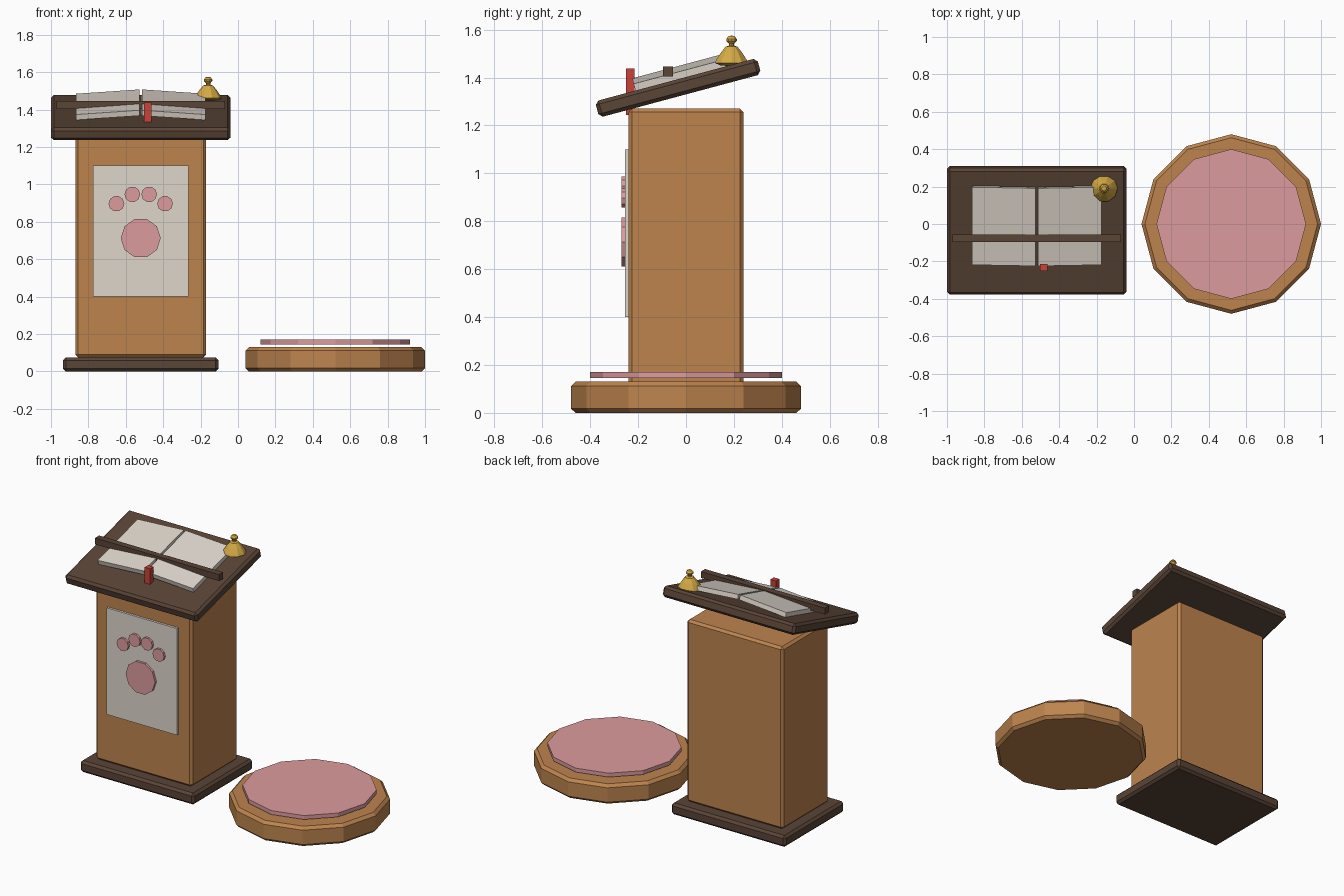
import bpy, bmesh, math
from mathutils import Matrix, Vector

if "Cube" in bpy.data.objects:
    bpy.data.objects.remove(bpy.data.objects["Cube"])


def material(name, rgb):
    m = bpy.data.materials.new(name)
    m.diffuse_color = (*rgb, 1)
    m.use_nodes = True
    m.node_tree.nodes["Principled BSDF"].inputs["Base Color"].default_value = m.diffuse_color
    return m


WOOD = material("warm wood", (0.51, 0.23, 0.076))
DARK = material("dark wood", (0.10, 0.058, 0.037))
PAPER = material("paper", (0.73, 0.67, 0.60))
PINK = material("pink", (0.72, 0.33, 0.34))
GOLD = material("brass", (0.66, 0.40, 0.06))
RED = material("red ribbon", (0.58, 0.055, 0.04))


def finish(name, bm, mat, matrix, bevel=0):
    bmesh.ops.recalc_face_normals(bm, faces=bm.faces)
    mesh = bpy.data.meshes.new(name)
    bm.to_mesh(mesh)
    bm.free()
    mesh.materials.append(mat)
    ob = bpy.data.objects.new(name, mesh)
    bpy.context.collection.objects.link(ob)
    ob.matrix_world = matrix
    if bevel:
        mod = ob.modifiers.new("chamfer", 'BEVEL')
        mod.width = bevel
        mod.segments = 1
        mod.limit_method = 'ANGLE'
        mod.angle_limit = math.radians(40)
    return ob


def box(name, size, matrix, mat, bevel=0):
    bm = bmesh.new()
    bmesh.ops.create_cube(bm, size=1)
    bmesh.ops.scale(bm, vec=Vector(size), verts=bm.verts)
    return finish(name, bm, mat, matrix, bevel)


def disc(name, radius, depth, sides, matrix, mat, bevel=0):
    bm = bmesh.new()
    bmesh.ops.create_cone(bm, cap_ends=True, segments=sides, radius1=radius,
                          radius2=radius, depth=depth)
    # a corner points along local +y
    bmesh.ops.rotate(bm, verts=bm.verts, cent=(0, 0, 0),
                     matrix=Matrix.Rotation(math.pi / 2, 3, 'Z'))
    return finish(name, bm, mat, matrix, bevel)


def lathe(name, profile, sides, matrix, mat):
    bm = bmesh.new()
    vs = [bm.verts.new((r, 0, z)) for r, z in profile]
    es = [bm.edges.new(p) for p in zip(vs, vs[1:])]
    bmesh.ops.spin(bm, geom=vs + es, cent=(0, 0, 0), axis=(0, 0, 1),
                   angle=math.tau, steps=sides)
    bmesh.ops.remove_doubles(bm, verts=bm.verts, dist=1e-4)
    return finish(name, bm, mat, matrix)


T = lambda x, y, z: Matrix.Translation((x, y, z))
R = lambda deg, axis: Matrix.Rotation(math.radians(deg), 4, axis)
CX = -0.52  # lectern centre line

# Lectern stand
box("lectern_base", (0.83, 0.62, 0.075), T(CX, 0, 0.0375), DARK, 0.015)
box("lectern_body", (0.70, 0.48, 1.195), T(CX, 0, 0.6725), WOOD, 0.015)

# Sloping desk
desk = T(CX, -0.033, 1.357) @ R(15, 'X')
box("desk_top", (0.96, 0.70, 0.07), desk, DARK, 0.015)

# Open book, pages raised at the spine
for side, label in ((-1, "left"), (1, "right")):
    box(label + "_page", (0.34, 0.43, 0.03),
        desk @ T(side * 0.176, 0.04, 0.061) @ R(side * 4, 'Y'), PAPER)
box("page_bar", (0.90, 0.042, 0.042), T(CX, -0.076, 1.425), DARK)
box("bookmark", (0.04, 0.036, 0.195), T(-0.482, -0.233, 1.34), RED)

# Front panel with paw emblem
box("front_panel", (0.51, 0.02, 0.70), T(CX, -0.245, 0.75), PAPER)
face = R(90, 'X')
disc("paw_pad", 0.107, 0.02, 10, T(CX, -0.26, 0.713) @ face, PINK)
for i, (dx, z) in enumerate(((-0.13, 0.897), (-0.045, 0.947),
                             (0.045, 0.947), (0.13, 0.897))):
    disc("paw_toe_%d" % (i + 1), 0.042, 0.02, 10,
         T(CX + dx, -0.26, z) @ face, PINK)

# Hand bell
bell = [(0, 0), (0.05, 0.004), (0.073, 0.014), (0.066, 0.028), (0.048, 0.055),
        (0.026, 0.082), (0.012, 0.086), (0.012, 0.094), (0.023, 0.106),
        (0.023, 0.114), (0.013, 0.126), (0, 0.128)]
lathe("bell", bell, 10, T(-0.16, 0.19, 1.447), GOLD)

# Round stool beside the lectern, cushion hovers just above
disc("stool_base", 0.48, 0.13, 12, T(0.52, 0, 0.065), WOOD, 0.018)
disc("stool_cushion", 0.40, 0.026, 12, T(0.52, 0, 0.158), PINK)
